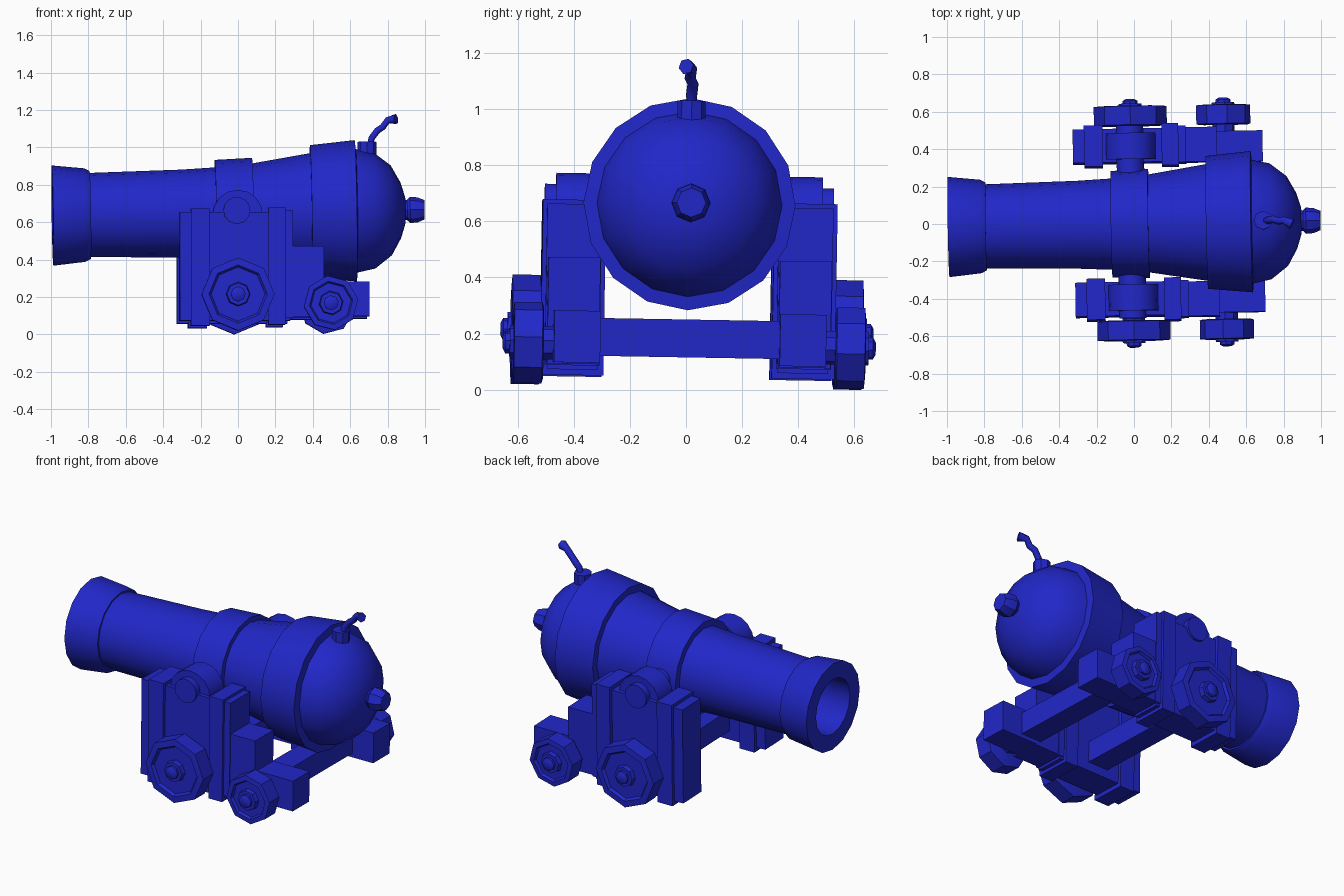
import bpy, bmesh
from math import radians, pi, sin, cos
from mathutils import Matrix, Vector

if "Cube" in bpy.data.objects:
    bpy.data.objects.remove(bpy.data.objects["Cube"])

mat = bpy.data.materials.new("blue_paint")
mat.diffuse_color = (0.015, 0.02, 0.58, 1)
mat.use_nodes = True
mat.node_tree.nodes["Principled BSDF"].inputs["Base Color"].default_value = mat.diffuse_color

# the whole model leans and turns by one degree
LEAN = Matrix.Rotation(radians(1), 4, 'Z') @ Matrix.Rotation(radians(-1), 4, 'X')


def finish(name, bm, xf=Matrix()):
    bmesh.ops.recalc_face_normals(bm, faces=bm.faces)
    bm.transform(LEAN @ xf)
    me = bpy.data.meshes.new(name)
    bm.to_mesh(me)
    bm.free()
    me.materials.append(mat)
    ob = bpy.data.objects.new(name, me)
    bpy.context.collection.objects.link(ob)
    bpy.ops.object.select_all(action='DESELECT')
    ob.select_set(True)
    bpy.context.view_layer.objects.active = ob
    bpy.ops.object.shade_smooth_by_angle(angle=radians(32))
    return ob


def lathe(name, profile, sides, xf=Matrix()):
    """Turn (x, radius) points round the X axis and cap both ends."""
    bm = bmesh.new()
    rings = [[bm.verts.new((x, r * cos(2 * pi * i / sides), r * sin(2 * pi * i / sides)))
              for i in range(sides)] for x, r in profile]
    for a, b in zip(rings, rings[1:]):
        for i in range(sides):
            j = (i + 1) % sides
            bm.faces.new((a[i], a[j], b[j], b[i]))
    bm.faces.new(rings[0])
    bm.faces.new(rings[-1])
    return finish(name, bm, xf)


def box(name, x, y, z):
    bm = bmesh.new()
    bmesh.ops.create_cube(bm, size=1)
    for v in bm.verts:
        v.co = Vector(r[0] if c < 0 else r[1] for c, r in zip(v.co, (x, y, z)))
    return finish(name, bm)


def outward(side, x, z):
    """Point the lathe axis along +y or -y at the given x and z."""
    return Matrix.Translation((x, 0, z)) @ Matrix.Rotation(side * pi / 2, 4, 'Z')


# barrel with hollow muzzle, two bands and a domed breech
tilt = Matrix.Translation((0, -0.01, 0.651)) @ Matrix.Rotation(radians(-0.9), 4, 'Y')
lathe("barrel", [(-0.55, 0.17), (-0.992, 0.17), (-0.992, 0.268), (-0.82, 0.25), (-0.79, 0.235),
                 (-0.79, 0.225), (-0.30, 0.235), (-0.12, 0.244), (-0.12, 0.284), (0.08, 0.292),
                 (0.08, 0.262), (0.39, 0.312), (0.39, 0.355), (0.63, 0.378), (0.635, 0.33),
                 (0.73, 0.31), (0.82, 0.24), (0.87, 0.15), (0.895, 0.07)], 16, tilt)
lathe("breech_knob", [(0.87, 0.05), (0.905, 0.055), (0.92, 0.07), (0.96, 0.067), (0.997, 0.052)], 8, tilt)

# fuse on top of the breech
lathe("fuse_socket", [(0.94, 0.05), (1.03, 0.05)], 8,
      Matrix.Translation((0.69, -0.01, 0)) @ Matrix.Rotation(radians(-90), 4, 'Y'))
cu = bpy.data.curves.new("fuse", 'CURVE')
cu.dimensions = '3D'
cu.bevel_depth = 0.025
cu.bevel_resolution = 1
cu.use_fill_caps = True
path = [(0.70, 0.02, 1.0), (0.715, 0.02, 1.05), (0.745, 0.025, 1.09), (0.775, 0.015, 1.11),
        (0.80, 0.02, 1.145), (0.845, 0.0, 1.152)]
sp = cu.splines.new('POLY')
sp.points.add(len(path) - 1)
for p, co in zip(sp.points, path):
    p.co = (*co, 1)
    p.radius = 0.8
sp.points[0].radius = 0.6
sp.points[-1].radius = 1.15
cu.materials.append(mat)
fuse = bpy.data.objects.new("fuse", cu)
bpy.context.collection.objects.link(fuse)
bpy.ops.object.select_all(action='DESELECT')
fuse.select_set(True)
bpy.context.view_layer.objects.active = fuse
bpy.ops.object.convert(target='MESH')

# carriage sides, wheels and trunnions, once per side
for s, tag in ((1, "left"), (-1, "right")):
    def side_box(name, x, y, z):
        box(f"{name}_{tag}", x, sorted(s * v for v in y), z)

    side_box("cheek", (-0.32, 0.27), (0.32, 0.50), (0.065, 0.645))
    side_box("front_slat", (-0.26, -0.16), (0.30, 0.52), (0.04, 0.665))
    side_box("rear_slat", (0.155, 0.245), (0.30, 0.525), (0.045, 0.67))
    side_box("rear_slat_edge", (0.24, 0.285), (0.315, 0.51), (0.08, 0.655))
    side_box("middle_step", (0.27, 0.45), (0.32, 0.505), (0.085, 0.465))
    side_box("rear_step", (0.43, 0.695), (0.32, 0.485), (0.09, 0.275))

    lathe(f"trunnion_{tag}", [(0.2, 0.072), (0.515, 0.072)], 14, outward(s, -0.015, 0.655))
    lathe(f"trunnion_clamp_{tag}", [(0.335, 0.135), (0.475, 0.135)], 16, outward(s, -0.01, 0.63))

    for end, x, z, r in (("front", -0.01, 0.205, 0.195), ("rear", 0.487, 0.158, 0.146)):
        xf = outward(s, x, z)
        if end == "rear":
            xf = xf @ Matrix.Rotation(radians(8), 4, 'X')
        lathe(f"{end}_wheel_{tag}",
              [(0.52, r * 0.9), (0.525, r), (0.625, r), (0.628, r * 0.8), (0.612, r * 0.74),
               (0.612, 0.065), (0.64, 0.06)], 8, xf)
        lathe(f"{end}_axle_{tag}", [(0.45, 0.06), (0.53, 0.06), (0.53, 0.04), (0.655, 0.04),
                                    (0.665, 0.022)], 8, xf)

# cross beams joining the two sides
box("front_beam", (-0.08, 0.06), (-0.34, 0.34), (0.12, 0.25))
box("rear_beam", (0.415, 0.555), (-0.34, 0.34), (0.115, 0.25))
